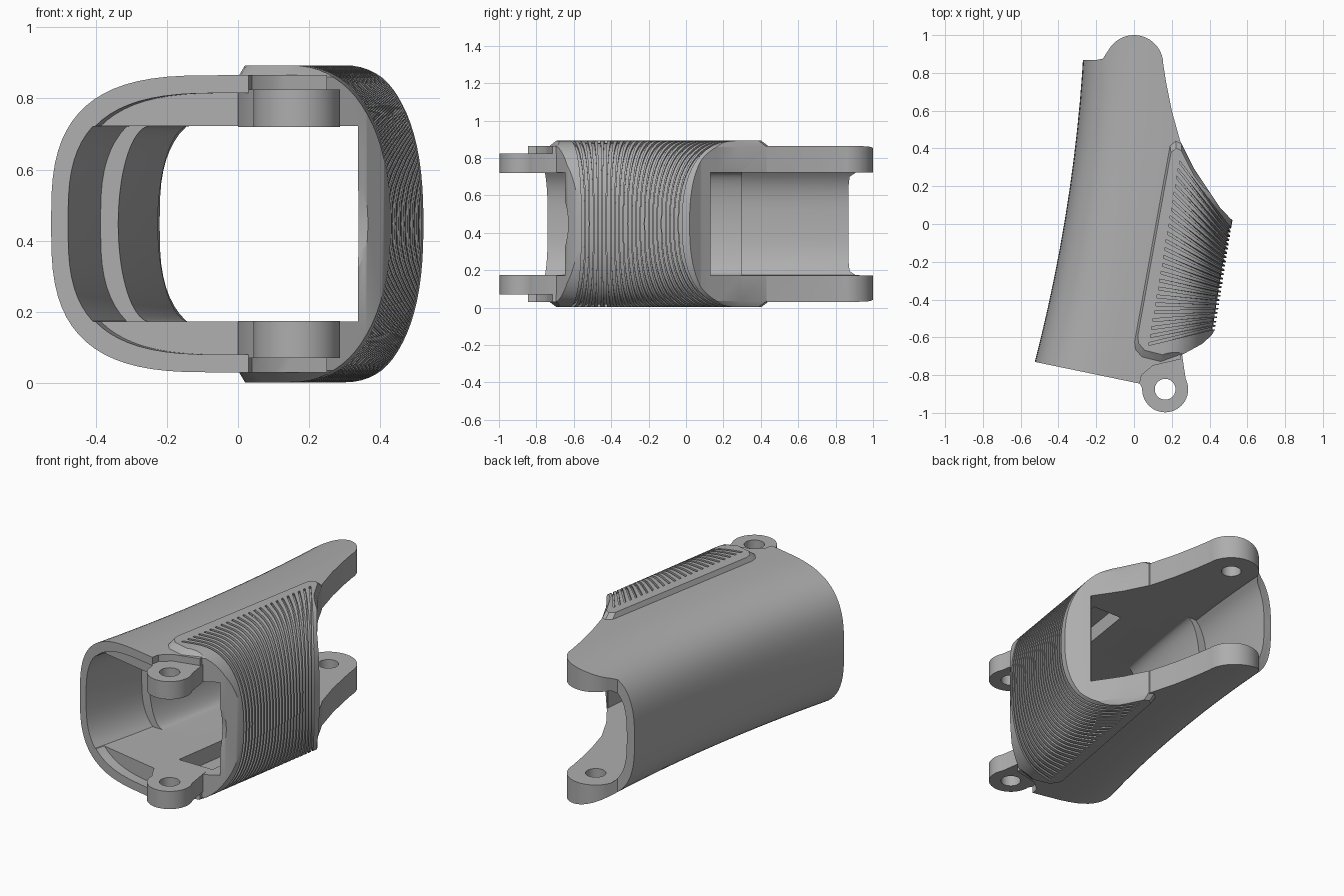
import bpy, bmesh
from math import sin, cos, pi, radians, copysign
from mathutils import Vector

cube = bpy.data.objects.get("Cube")
if cube:
    bpy.data.objects.remove(cube, do_unlink=True)

grey = bpy.data.materials.new("warm_grey_plastic")
grey.use_nodes = True
COLOUR = (0.42, 0.42, 0.42, 1)
grey.diffuse_color = COLOUR
grey.node_tree.nodes["Principled BSDF"].inputs["Base Color"].default_value = COLOUR

MID = 0.4475        # height of the mirror plane
GAP = 0.275         # half height of the inner channel
GRIP_A, GRIP_H, GRIP_N = 0.27, 0.4455, 2.4


def left_edge(y):
    return -0.37 + 0.168 * y - 0.061 * y * y


def grip_edge(y):
    return 0.518 + 0.16 * y


def lerp(a, b, t):
    return a + (b - a) * t


def make(name, bm):
    bmesh.ops.recalc_face_normals(bm, faces=bm.faces)
    mesh = bpy.data.meshes.new(name)
    bm.to_mesh(mesh)
    bm.free()
    mesh.materials.append(grey)
    ob = bpy.data.objects.new(name, mesh)
    bpy.context.collection.objects.link(ob)
    return ob


def skin(bm, rings):
    """Join equal closed rings into one capped solid."""
    rows = [[bm.verts.new(p) for p in ring] for ring in rings]
    n = len(rows[0])
    for a, b in zip(rows, rows[1:]):
        for i in range(n):
            j = (i + 1) % n
            bm.faces.new((a[i], a[j], b[j], b[i]))
    bm.faces.new(rows[0])
    bm.faces.new(rows[-1])


def solid(name, rings):
    bm = bmesh.new()
    skin(bm, rings)
    return make(name, bm)


def section(edge, side, a, h, n, far, clamp=1.0, steps=18):
    """Superellipse half section, closed by a flat end at x = far."""
    pts = []
    for k in range(-steps, steps + 1):
        t = k / steps * pi / 2
        u = abs(cos(t)) ** (2 / n)
        w = copysign(abs(sin(t)) ** (2 / n), t)
        pts.append((edge - side * a * (1 - u), MID + max(-clamp, min(clamp, h * w))))
    return pts + [(far, pts[-1][1]), (far, pts[0][1])]


def loft(name, y0, y1, sect, shear=0.0, steps=14):
    rings = []
    for i in range(steps + 1):
        y = lerp(y0, y1, i / steps)
        rings.append([(x, y - shear * (x + 0.525), z) for x, z in sect(y)])
    return solid(name, rings)


def prism(name, plan, z0, z1):
    return solid(name, [[(x, y, z) for x, y in plan] for z in (z0, z1)])


def circle(cx, cy, r, n=40, a0=0, a1=360):
    full = a1 - a0 == 360
    return [(cx + r * cos(radians(lerp(a0, a1, i / n))), cy + r * sin(radians(lerp(a0, a1, i / n))))
            for i in range(n if full else n + 1)]


def boolean(ob, tool, mode):
    mod = ob.modifiers.new(mode, 'BOOLEAN')
    mod.operation, mod.object, mod.solver = mode, tool, 'EXACT'
    bpy.context.view_layer.objects.active = ob
    bpy.ops.object.modifier_apply(modifier=mod.name)
    bpy.data.objects.remove(tool, do_unlink=True)


# Curved outer shell with the rear hinge ears
shell = loft("shell", -1.05, 1.1, lambda y: section(left_edge(y), -1, 0.5, 0.4175, 3, 0.45))
shell_plan = [(-0.8, -0.673), (0.03, -0.845), (0.04, -0.80), (0.1, -0.75), (0.25, -0.715),
              (0.25, 0.42), (0.2, 0.6), (0.17, 0.75)]
shell_plan += circle(0, 0.845, 0.155, 24, 0, 150) + [(-0.165, 0.875), (-0.2, 0.868), (-0.8, 0.872)]
boolean(shell, prism("shell_plan", shell_plan, -0.2, 1.2), 'INTERSECT')

# Raised grip pad wrapping the open side
grip = loft("grip", -0.85, 0.55,
            lambda y: section(grip_edge(y), 1, GRIP_A, GRIP_H, GRIP_N, -0.15), steps=8)
grip_plan = [(0, -0.63), (0.005, -0.67), (0.04, -0.71), (0.14, -0.735), (0.25, -0.695),
             (0.36, -0.635), (0.41, -0.59), (0.44, -0.54), (0.53, 0.01), (0.46, 0.08),
             (0.4, 0.17), (0.32, 0.29), (0.25, 0.43), (0.22, 0.445), (0.19, 0.42)]
centre = Vector((0.27, -0.15))
layers = []
for z, s in ((-0.01, 0.9), (0.035, 1), (0.86, 1), (0.905, 0.9)):
    ring = [centre + (Vector(p) - centre) * s for p in grip_plan]
    layers.append([(p.x, p.y, z) for p in ring])
boolean(grip, solid("grip_plan", layers), 'INTERSECT')

# Fanned grooves around the grip
bm = bmesh.new()
GROOVES, HALF_W = 24, 0.0075
for g in range(GROOVES):
    t = g / (GROOVES - 1)
    y_side, y_end, x_end = lerp(-0.55, -0.03, t), lerp(-0.635, 0.33, t), lerp(0.08, 0.24, t)
    rings = []
    for k in range(-14, 15):
        s = 1 - cos(k / 14 * pi / 2)
        x, y = lerp(grip_edge(y_side), x_end, s), lerp(y_side, y_end, s)
        u = max(0, min(1, 1 - (grip_edge(y) - x) / GRIP_A))
        w = (1 - u ** GRIP_N) ** (1 / GRIP_N)
        if k == 0:
            u, w = 1, 0
        normal = Vector((u ** (GRIP_N - 1) / GRIP_A, w ** (GRIP_N - 1) / GRIP_H)).normalized()
        ring = []
        for off, dy in ((-0.014, -1), (0.02, -1), (0.02, 1), (-0.014, 1)):
            rise = GRIP_H * w + normal.y * off
            ring.append((x + normal.x * off, y + dy * HALF_W, MID + copysign(rise, k)))
        rings.append(ring)
    skin(bm, rings)
boolean(grip, make("groove_cutter", bm), 'DIFFERENCE')

# Bowed front edge of the grip
bow = solid("bow_cutter", [[(x, y, z) for y, z in circle(-1.095, MID, 0.465, 64)] for x in (0.255, 0.8)])
boolean(grip, bow, 'DIFFERENCE')
boolean(shell, grip, 'UNION')


# Inner channel, thinner pockets at both ends, and the shallow front rim
def channel(y):
    return section(left_edge(y) + 0.1, -1, 0.09, GAP, 2, 0.405 + 0.105 * y)


def pocket(far, clamp):
    return lambda y: section(left_edge(y) + 0.05, -1, 0.45, 0.3675, 3, far, clamp)


low, high = MID - GAP, MID + GAP
boolean(shell, loft("channel_cutter", -1.1, 1.15, channel), 'DIFFERENCE')
boolean(shell, loft("front_pocket_cutter", -1.1, -0.35, pocket(0.2, GAP)), 'DIFFERENCE')
boolean(shell, loft("rear_pocket_cutter", 0.3, 1.15, pocket(0.4, GAP)), 'DIFFERENCE')
boolean(shell, loft("rim_cutter", -1.0, -0.67, pocket(0.03, 1), shear=0.207), 'DIFFERENCE')
window = [(0, 0.13), (0.9, 0.13), (0.9, 1.2), (0, 1.2)]
boolean(shell, prism("window_cutter", window, low, high), 'DIFFERENCE')

# Recesses behind the grip and blind holes in the rear ears
recess = [(0.04, -0.61), (0.26, -0.61), (0.33, 0.05), (0.14, 0.05)]
boolean(shell, prism("recess_cutter", recess, 0.08, 2 * MID - 0.08), 'DIFFERENCE')
boolean(shell, prism("ear_hole_cutter", circle(0, 0.845, 0.055), 0.09, 2 * MID - 0.09), 'DIFFERENCE')

# Front hinge lugs with through holes
neck = [(0.0, -0.79), (0.06, -0.9), (0.165, -0.875), (0.275, -0.83), (0.25, -0.66), (0.0, -0.66)]
parts = [shell]
for name, z0 in (("lower_front_lug", 0.07), ("upper_front_lug", 0.72)):
    z1 = z0 + 0.105
    lug = prism(name, circle(0.165, -0.875, 0.122, 48), z0, z1)
    boolean(lug, prism("lug_neck", neck, z0, z1), 'UNION')
    boolean(lug, prism("lug_hole", circle(0.165, -0.875, 0.055), z0 - 0.1, z1 + 0.1), 'DIFFERENCE')
    parts.append(lug)

# Smooth shading with crisp edges
for ob in bpy.context.view_layer.objects:
    ob.select_set(ob in parts)
bpy.context.view_layer.objects.active = shell
bpy.ops.object.shade_smooth_by_angle(angle=radians(30))
